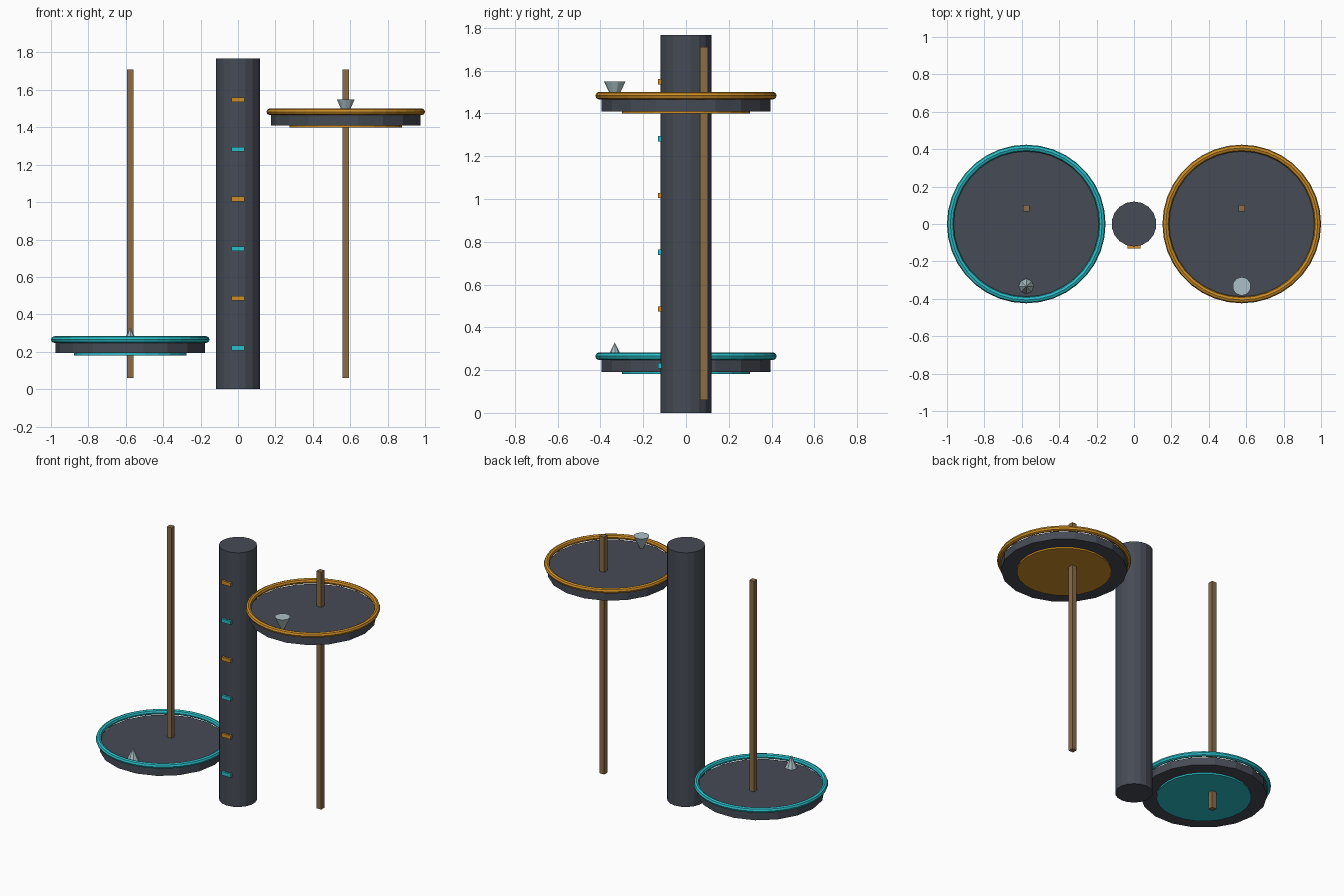
import bpy, math

if "Cube" in bpy.data.objects:
    bpy.data.objects.remove(bpy.data.objects["Cube"])


def material(name, rgb):
    m = bpy.data.materials.new(name)
    m.diffuse_color = (*rgb, 1.0)
    m.use_nodes = True
    m.node_tree.nodes["Principled BSDF"].inputs["Base Color"].default_value = m.diffuse_color
    return m


SLATE = material("dark slate", (0.061, 0.070, 0.091))
TEAL = material("teal", (0.024, 0.515, 0.58))
AMBER = material("amber", (0.61, 0.27, 0.02))
WOOD = material("brown wood", (0.258, 0.15, 0.065))
PALE = material("pale grey", (0.41, 0.53, 0.57))


def finish(name, mat):
    obj = bpy.context.object
    obj.name = name
    obj.data.materials.append(mat)
    return obj


def frustum(name, mat, x, y, z0, z1, r0, r1, sides, turn=0.0):
    """Upright cylinder or cone between two heights."""
    bpy.ops.mesh.primitive_cone_add(vertices=sides, radius1=r0, radius2=r1, depth=z1 - z0,
                                    location=(x, y, (z0 + z1) / 2), rotation=(0, 0, turn))
    return finish(name, mat)


def box(name, mat, centre, size):
    bpy.ops.mesh.primitive_cube_add(size=1, location=centre)
    bpy.context.object.scale = size
    return finish(name, mat)


def platform(side, x, z, mat):
    """Round deck with a raised ring, a glowing underside plate and a guide rod."""
    frustum(side + "_deck", SLATE, x, 0, z, z + 0.055, 0.4, 0.4, 18, math.pi / 2)
    frustum(side + "_underside_plate", mat, x, 0, z - 0.011, z + 0.01, 0.3, 0.3, 24)
    bpy.ops.mesh.primitive_torus_add(location=(x, 0, z + 0.073), major_radius=0.406,
                                     minor_radius=0.018, major_segments=36, minor_segments=8)
    finish(side + "_rim_ring", mat)
    box(side + "_guide_rod", WOOD, (x, 0.084, 0.885), (0.036, 0.036, 1.65))


# Central pillar
frustum("pillar", SLATE, 0, 0, 0, 1.767, 0.12, 0.12, 18)

# Alternating level markers up the front of the pillar
for i in range(6):
    box(f"level_marker_{i + 1}", AMBER if i % 2 else TEAL,
        (0, -0.121, 0.22 + 0.2655 * i), (0.07, 0.02, 0.025))

# Low and high platforms
LOW, HIGH = 0.192, 1.41
platform("left", -0.576, LOW, TEAL)
platform("right", 0.576, HIGH, AMBER)

# Direction pointers: up cone on the low deck, down cone on the high deck
frustum("up_pointer", PALE, -0.576, -0.333, LOW + 0.055, 0.33, 0.04, 0.0, 8)
frustum("down_pointer", PALE, 0.576, -0.333, HIGH + 0.055, 1.549, 0.011, 0.05, 10)
